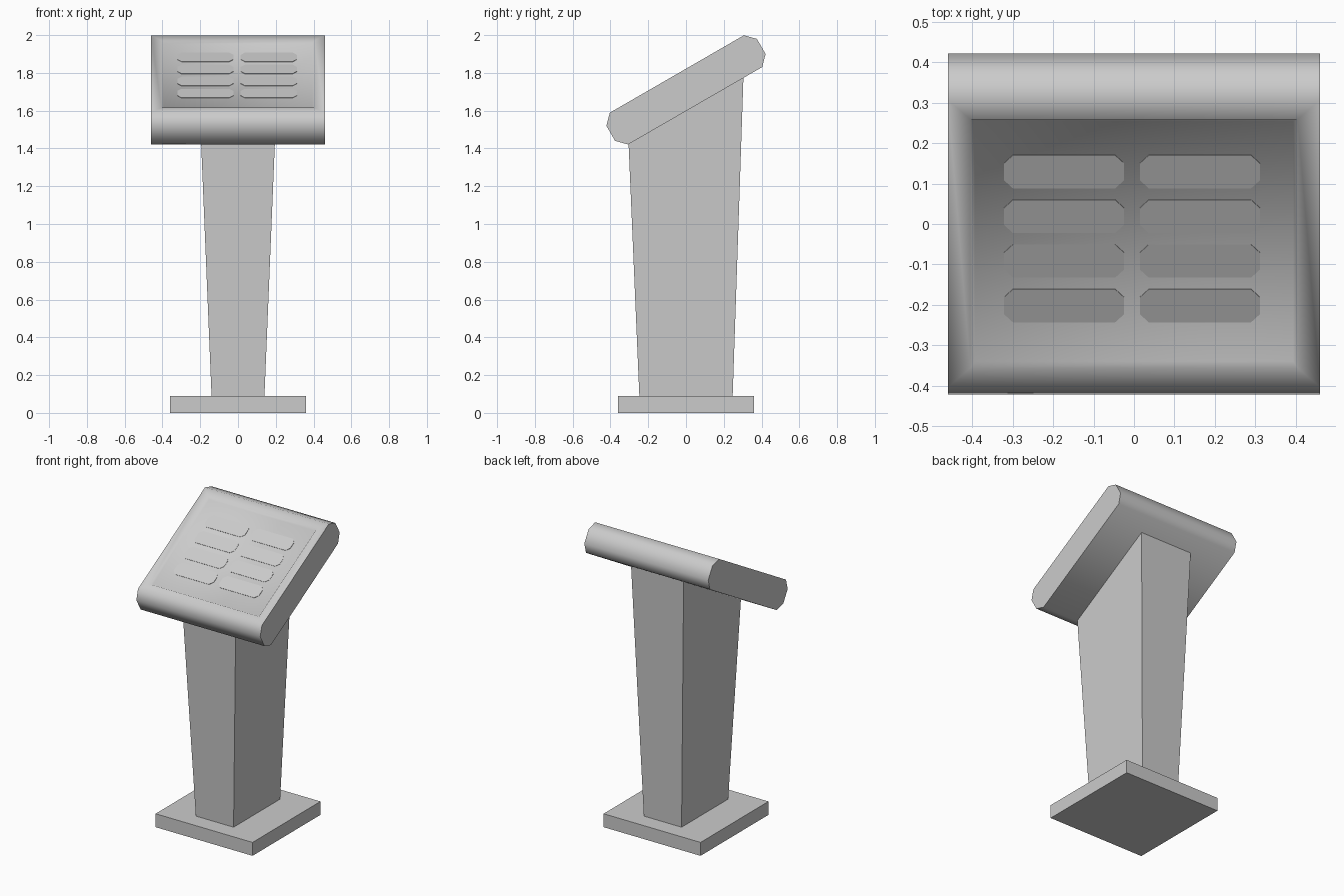
import bpy, bmesh, math
from mathutils import Matrix

cube = bpy.data.objects.get("Cube")
if cube:
    bpy.data.objects.remove(cube)

grey = bpy.data.materials.new("light_grey")
grey.use_nodes = True
colour = (0.6, 0.6, 0.6, 1)
grey.diffuse_color = colour
grey.node_tree.nodes["Principled BSDF"].inputs["Base Color"].default_value = colour

TILT = Matrix.Translation((0, 0, 1.71)) @ Matrix.Rotation(math.radians(30), 4, 'X')
HALF_T = 0.097      # half thickness of the desk
DEPTH = 0.013       # depth of the recessed top


def finish(name, bm, matrix=Matrix()):
    bmesh.ops.recalc_face_normals(bm, faces=bm.faces)
    mesh = bpy.data.meshes.new(name)
    bm.to_mesh(mesh)
    bm.free()
    mesh.materials.append(grey)
    obj = bpy.data.objects.new(name, mesh)
    obj.matrix_world = matrix
    bpy.context.collection.objects.link(obj)
    return obj


def extrude_outline(points, offset):
    """Prism from a closed outline."""
    bm = bmesh.new()
    face = bm.faces.new([bm.verts.new(p) for p in points])
    moved = bmesh.ops.extrude_face_region(bm, geom=[face])["geom"]
    verts = [v for v in moved if isinstance(v, bmesh.types.BMVert)]
    bmesh.ops.translate(bm, verts=verts, vec=offset)
    return bm


def chamfered(a, b, ca, cb):
    """Rectangle outline with cut corners."""
    return [(a - ca, b), (a, b - cb), (a, -b + cb), (a - ca, -b),
            (-a + ca, -b), (-a, -b + cb), (-a, b - cb), (-a + ca, b)]


# Square foot plate
bm = bmesh.new()
bmesh.ops.create_cube(bm, size=1)
bmesh.ops.transform(bm, verts=bm.verts,
                    matrix=Matrix.Translation((0, 0, 0.045)) @ Matrix.Diagonal((0.72, 0.72, 0.09, 1)))
finish("base", bm)

# Column widening upward, its top cut along the slope of the desk
bm = bmesh.new()
bmesh.ops.create_cube(bm, size=2)
for v in bm.verts:
    x, y, z = v.co
    if z < 0:
        v.co = (0.14 * x, 0.247 * y, 0.09)
    else:
        depth = 0.304 * y
        v.co = (0.195 * x, depth, 1.6 + depth * math.tan(math.radians(30)))
finish("column", bm)

# Tilted desk with rounded front and back, top sunk inside a border
profile = chamfered(0.46, HALF_T, 0.05, 0.051)
bm = extrude_outline([(-0.46, u, w) for u, w in profile], (0.92, 0, 0))
bmesh.ops.recalc_face_normals(bm, faces=bm.faces)
top = max(bm.faces, key=lambda f: f.calc_center_median().z)
bmesh.ops.inset_region(bm, faces=[top], thickness=0.078)
bmesh.ops.inset_region(bm, faces=[top], thickness=0.016, depth=-DEPTH)
desk = finish("desk", bm, TILT)
bpy.ops.object.select_all(action='DESELECT')
desk.select_set(True)
bpy.context.view_layer.objects.active = desk
bpy.ops.object.shade_smooth_by_angle(angle=math.radians(60))

# Two columns of four long panels on the sunken top
outline = chamfered(0.1485, 0.047, 0.022, 0.023)
for side, x in (("right", -0.173), ("left", 0.163)):
    for row in range(4):
        place = Matrix.Translation((x, -0.184 + 0.1275 * row, HALF_T - DEPTH))
        bm = extrude_outline([(a, b, 0) for a, b in outline], (0, 0, 0.002))
        finish(f"panel_{side}_{row + 1}", bm, TILT @ place)
